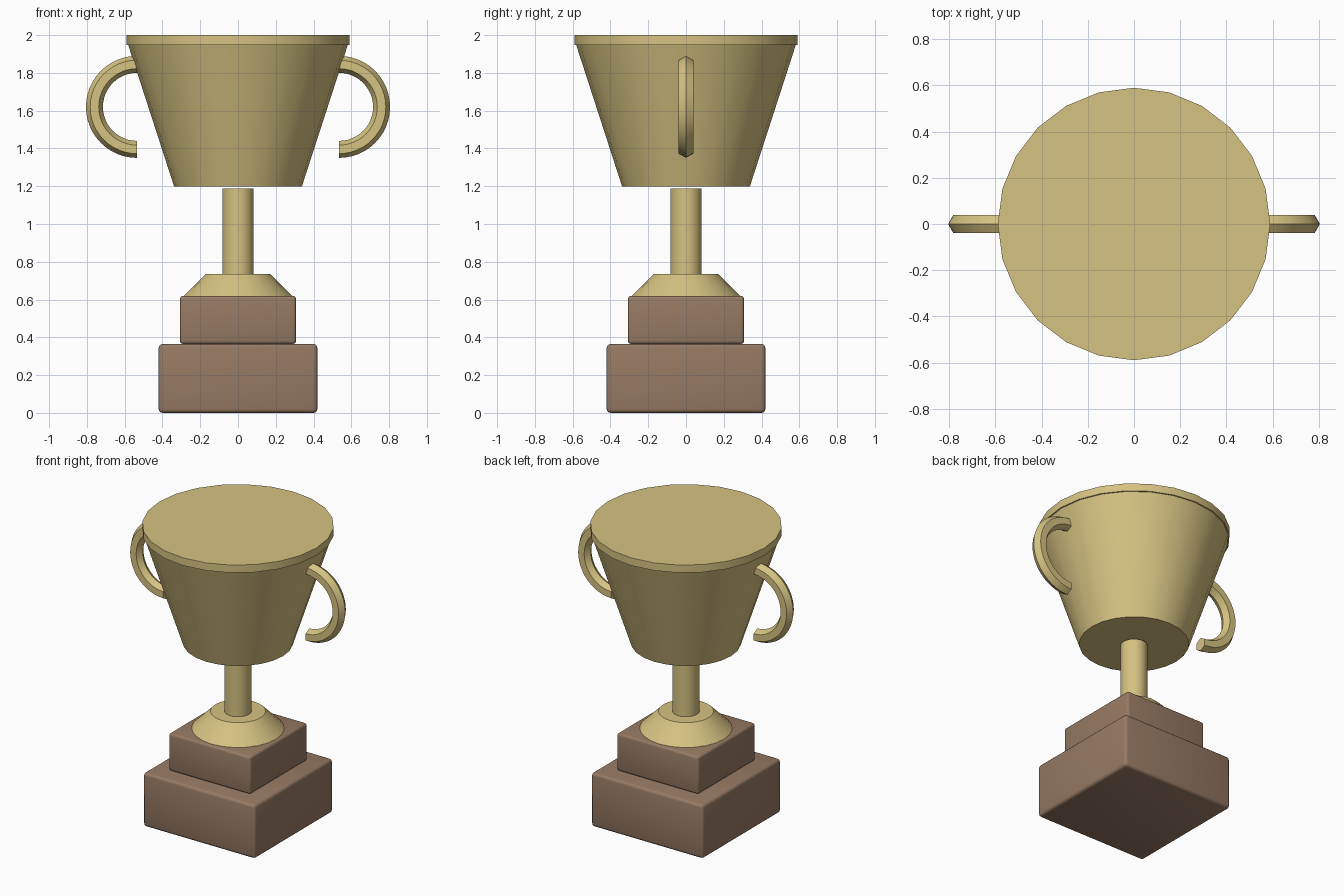
import bpy, bmesh, math

cube = bpy.data.objects.get("Cube")
if cube:
    bpy.data.objects.remove(cube, do_unlink=True)


def material(name, rgb):
    mat = bpy.data.materials.new(name)
    mat.use_nodes = True
    mat.diffuse_color = (*rgb, 1)
    mat.node_tree.nodes["Principled BSDF"].inputs["Base Color"].default_value = (*rgb, 1)
    return mat


gold = material("pale gold", (0.67, 0.54, 0.22))
wood = material("brown wood", (0.31, 0.195, 0.125))


def finish(name, bm, mat):
    bmesh.ops.recalc_face_normals(bm, faces=bm.faces)
    mesh = bpy.data.meshes.new(name)
    bm.to_mesh(mesh)
    bm.free()
    mesh.materials.append(mat)
    obj = bpy.data.objects.new(name, mesh)
    bpy.context.collection.objects.link(obj)
    bpy.ops.object.select_all(action="DESELECT")
    obj.select_set(True)
    bpy.context.view_layer.objects.active = obj
    bpy.ops.object.shade_smooth_by_angle(angle=math.radians(30))
    return obj


def loft(bm, rings, closed=False):
    """Join successive rings of points with quads and cap the open ends."""
    loops = [[bm.verts.new(p) for p in ring] for ring in rings]
    for a, b in zip(loops, loops[1:]):
        for i in range(len(a)):
            j = (i + 1) % len(a)
            bm.faces.new((a[i], a[j], b[j], b[i]))
    bm.faces.new(loops[0][::-1])
    bm.faces.new(loops[-1])


def turned(name, profile, sides=24):
    """Solid of revolution from (radius, height) pairs."""
    bm = bmesh.new()
    loft(bm, [[(r * math.cos(math.tau * i / sides), r * math.sin(math.tau * i / sides), z)
               for i in range(sides)] for r, z in profile])
    return finish(name, bm, gold)


def block(name, half, low, high, bevel):
    bm = bmesh.new()
    bmesh.ops.create_cube(bm, size=1)
    for v in bm.verts:
        v.co = (v.co.x * 2 * half, v.co.y * 2 * half, low + (v.co.z + 0.5) * (high - low))
    bmesh.ops.bevel(bm, geom=bm.edges[:], offset=bevel, segments=3, profile=0.5, affect="EDGES")
    return finish(name, bm, wood)


def handle(name, side):
    """Half ring with a six-sided section, open towards the cup."""
    major, minor, steps = 0.225, 0.045, 24
    rings = []
    for i in range(steps + 1):
        a = math.pi * (i / steps - 0.5)
        ring = []
        for k in range(6):
            t = math.tau * k / 6
            r = major + minor * math.cos(t)
            ring.append((side * (0.535 + r * math.cos(a)), minor * math.sin(t),
                         1.62 + r * math.sin(a)))
        rings.append(ring)
    bm = bmesh.new()
    loft(bm, rings)
    return finish(name, bm, gold)


# Stepped wooden plinth
block("lower_plinth", 0.42, 0.0, 0.365, 0.02)
block("upper_plinth", 0.307, 0.365, 0.62, 0.016)

# Foot, stem, bowl and lip
turned("foot", [(0.305, 0.60), (0.17, 0.735)])
turned("stem", [(0.083, 0.72), (0.083, 1.187)])
turned("bowl", [(0.338, 1.198), (0.582, 1.95)])
turned("rim", [(0.59, 1.948), (0.59, 2.0)])

# Matching handles
handle("left_handle", 1)
handle("right_handle", -1)
